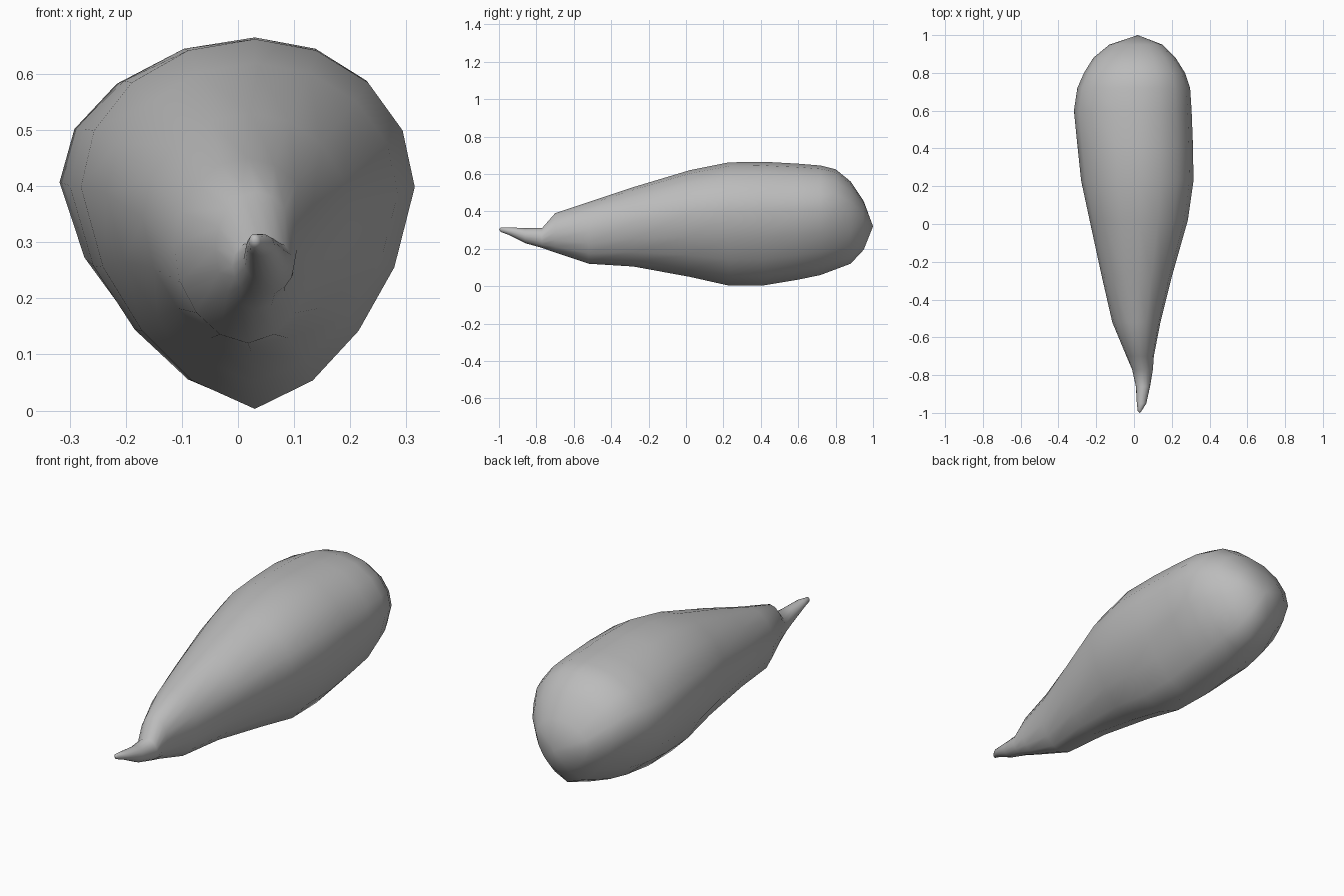
import bpy, bmesh, math

cube = bpy.data.objects.get("Cube")
if cube:
    bpy.data.objects.remove(cube, do_unlink=True)

SIDES = 16

# Stations along the body: y, x min, x max, z min, z max
STATIONS = [
    (-0.99, 0.02, 0.04, 0.29, 0.315),
    (-0.95, 0.015, 0.065, 0.275, 0.315),
    (-0.86, 0.01, 0.085, 0.23, 0.31),
    (-0.77, -0.01, 0.10, 0.205, 0.31),
    (-0.70, -0.04, 0.105, 0.18, 0.39),
    (-0.52, -0.115, 0.14, 0.12, 0.45),
    (-0.28, -0.17, 0.20, 0.105, 0.53),
    (0.02, -0.235, 0.285, 0.05, 0.62),
    (0.23, -0.28, 0.315, 0.003, 0.662),
    (0.42, -0.30, 0.312, 0.005, 0.665),
    (0.60, -0.318, 0.305, 0.035, 0.655),
    (0.72, -0.30, 0.297, 0.06, 0.645),
    (0.80, -0.265, 0.27, 0.09, 0.625),
    (0.88, -0.215, 0.22, 0.12, 0.56),
    (0.95, -0.13, 0.15, 0.195, 0.455),
]


def ring(bm, y, x0, x1, z0, z1):
    """Egg-shaped section, rounder above and more pointed below."""
    blend = min(1, max(0, (y + 0.8) / 0.9))
    cx = 0.5 * (x0 + x1) * (1 - blend) + 0.03 * blend
    cz = z0 + (z1 - z0) * (0.5 + 0.1 * blend)
    verts = []
    for i in range(SIDES):
        a = math.tau * i / SIDES
        c, s = math.cos(a), math.sin(a)
        n = 2 if s >= 0 else 2 - 0.4 * blend
        r = (abs(c) ** n + abs(s) ** n) ** (-1 / n)
        rx = x1 - cx if c > 0 else cx - x0
        rz = z1 - cz if s > 0 else cz - z0
        verts.append(bm.verts.new((cx + rx * r * c, y, cz + rz * r * s)))
    return verts


# Lofted body closed by a pole at each end
bm = bmesh.new()
rings = [ring(bm, *s) for s in STATIONS]
tip = bm.verts.new((0.03, -1, 0.305))
crown = bm.verts.new((0.02, 1, 0.32))
for i in range(SIDES):
    j = (i + 1) % SIDES
    for a, b in zip(rings, rings[1:]):
        bm.faces.new((a[i], a[j], b[j], b[i]))
    bm.faces.new((tip, rings[0][j], rings[0][i]))
    bm.faces.new((crown, rings[-1][i], rings[-1][j]))
bmesh.ops.recalc_face_normals(bm, faces=bm.faces)
for f in bm.faces:
    f.smooth = True

mesh = bpy.data.meshes.new("tapered_body")
bm.to_mesh(mesh)
bm.free()
body = bpy.data.objects.new("tapered_body", mesh)
bpy.context.collection.objects.link(body)

# Plain grey
COLOR = (0.5, 0.5, 0.5, 1)
mat = bpy.data.materials.new("plain_grey")
mat.use_nodes = True
mat.diffuse_color = COLOR
mat.node_tree.nodes["Principled BSDF"].inputs["Base Color"].default_value = COLOR
mesh.materials.append(mat)
